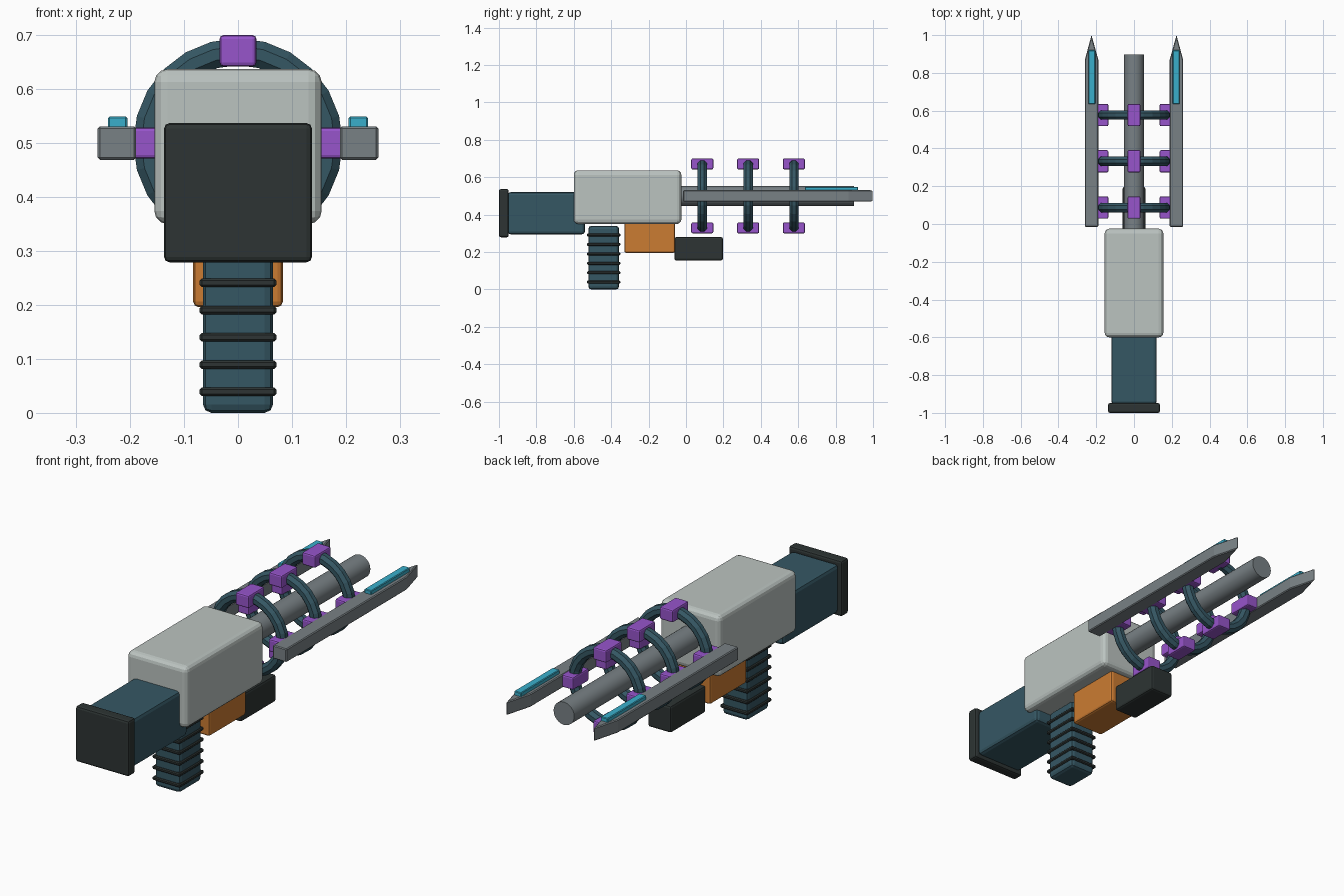
import bpy, bmesh, math
from mathutils import Matrix

if "Cube" in bpy.data.objects:
    bpy.data.objects.remove(bpy.data.objects["Cube"])


def material(name, rgb):
    m = bpy.data.materials.new(name)
    m.diffuse_color = (*rgb, 1)
    m.use_nodes = True
    m.node_tree.nodes["Principled BSDF"].inputs["Base Color"].default_value = m.diffuse_color
    return m


TEAL = material("dark_teal", (0.036, 0.096, 0.127))
LIGHT = material("light_grey", (0.50, 0.55, 0.53))
STEEL = material("steel_grey", (0.19, 0.22, 0.235))
DARK = material("charcoal", (0.026, 0.034, 0.033))
PURPLE = material("purple", (0.31, 0.09, 0.60))
ORANGE = material("orange", (0.60, 0.20, 0.032))
CYAN = material("cyan", (0.042, 0.43, 0.60))


def finish(name, bm, mat, bevel=0.0, segments=2):
    bmesh.ops.recalc_face_normals(bm, faces=bm.faces)
    mesh = bpy.data.meshes.new(name)
    bm.to_mesh(mesh)
    bm.free()
    mesh.materials.append(mat)
    ob = bpy.data.objects.new(name, mesh)
    bpy.context.collection.objects.link(ob)
    if bevel:
        mod = ob.modifiers.new("bevel", 'BEVEL')
        mod.width, mod.segments = bevel, segments
    return ob


def box(name, x, y, z, mat, bevel=0.0, segments=2):
    """Box from (min, max) ranges on each axis."""
    bm = bmesh.new()
    size = [r[1] - r[0] for r in (x, y, z)]
    mid = [(r[1] + r[0]) / 2 for r in (x, y, z)]
    bmesh.ops.create_cube(bm, size=1, matrix=Matrix.Translation(mid) @ Matrix.Diagonal((*size, 1)))
    return finish(name, bm, mat, bevel, segments)


def ring(name, y, z, major, minor, mat, around=24, sides=8):
    """Torus whose axis runs along y."""
    bm = bmesh.new()
    loops = []
    for i in range(around):
        a = 2 * math.pi * i / around
        loop = []
        for j in range(sides):
            b = 2 * math.pi * (j + 0.5) / sides
            r = major + minor * math.cos(b)
            loop.append(bm.verts.new((r * math.cos(a), y + minor * math.sin(b), z + r * math.sin(a))))
        loops.append(loop)
    for i in range(around):
        p, q = loops[i], loops[(i + 1) % around]
        for j in range(sides):
            k = (j + 1) % sides
            bm.faces.new((p[j], p[k], q[k], q[j]))
    return finish(name, bm, mat)


AXIS_Z = 0.5

# Main body and stock
box("receiver", (-0.155, 0.155), (-0.60, -0.025), (0.35, 0.637), LIGHT, 0.024, 3)
box("stock", (-0.12, 0.12), (-0.955, -0.54), (0.295, 0.52), TEAL, 0.016)
box("butt_pad", (-0.137, 0.137), (-1.0, -0.948), (0.279, 0.537), DARK, 0.01)

# Ribbed grip
box("grip", (-0.065, 0.065), (-0.522, -0.358), (0, 0.34), TEAL, 0.016)
for i in range(6):
    z = 0.039 + i * 0.0505
    box(f"grip_rib_{i + 1}", (-0.071, 0.071), (-0.529, -0.351), (z - 0.008, z + 0.008), DARK, 0.004, 1)

# Underside parts
box("power_cell", (-0.083, 0.083), (-0.33, -0.058), (0.196, 0.36), ORANGE, 0.01)
box("foregrip", (-0.06, 0.06), (-0.062, 0.197), (0.155, 0.28), DARK, 0.01)

# Barrel
bm = bmesh.new()
bmesh.ops.create_cone(bm, cap_ends=True, segments=24, radius1=0.053, radius2=0.053, depth=1.0,
                      matrix=Matrix.Translation((0, 0.397, AXIS_Z)) @ Matrix.Rotation(math.pi / 2, 4, 'X'))
barrel = finish("barrel", bm, STEEL)
bpy.context.view_layer.objects.active = barrel
barrel.select_set(True)
bpy.ops.object.shade_smooth_by_angle(angle=math.radians(30))

# Coil rings, each held by four clamps
for n, y in enumerate((0.087, 0.332, 0.577), 1):
    ring(f"coil_ring_{n}", y, AXIS_Z, 0.169, 0.027, TEAL)
    for k in range(4):
        cx = 0.17 * round(math.cos(k * math.pi / 2))
        cz = AXIS_Z + 0.171 * round(math.sin(k * math.pi / 2))
        box(f"clamp_{n}_{k + 1}", (cx - 0.034, cx + 0.034), (y - 0.059, y + 0.059),
            (cz - 0.029, cz + 0.029), PURPLE, 0.007)

# Pointed side rails with glowing strips
for side, s in (("right", 1), ("left", -1)):
    outline = [(0.189, -0.015), (0.26, -0.015), (0.26, 0.87), (0.225, 1.0), (0.189, 0.87)]
    bm = bmesh.new()
    base = bm.faces.new([bm.verts.new((s * x, y, 0.469)) for x, y in outline])
    top = bmesh.ops.extrude_face_region(bm, geom=[base])["geom"]
    bmesh.ops.translate(bm, vec=(0, 0, 0.062), verts=[v for v in top if isinstance(v, bmesh.types.BMVert)])
    finish(f"{side}_rail", bm, STEEL, 0.004, 1)
    box(f"{side}_glow_strip", sorted((s * 0.205, s * 0.241)), (0.635, 0.92), (0.52, 0.549), CYAN, 0.003, 1)
